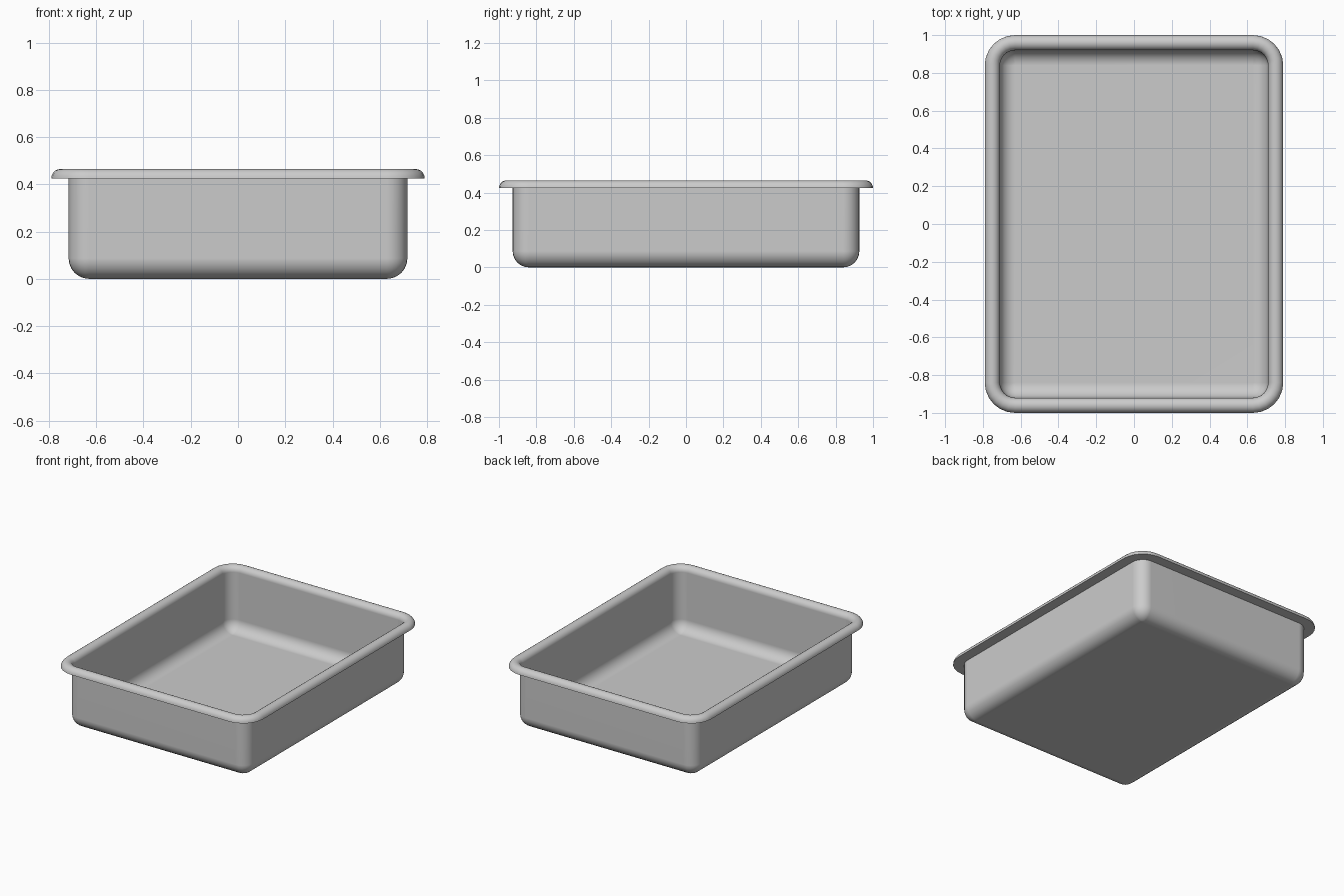
import bpy, bmesh
from math import sin, cos, pi

cube = bpy.data.objects.get("Cube")
if cube:
    bpy.data.objects.remove(cube)

CORE_X, CORE_Y = 0.63, 0.84      # centres of the rounded corners
INNER, OUTER = 0.08, 0.087       # wall offsets from the core rectangle
RIM_Z, RIM_R = 0.425, 0.04
STEPS = 6

metal = bpy.data.materials.new("Grey metal")
metal.use_nodes = True
colour = (0.6, 0.6, 0.6, 1)
metal.diffuse_color = colour
metal.node_tree.nodes["Principled BSDF"].inputs["Base Color"].default_value = colour


def arc(cx, cz, r, start, end, n):
    return [(cx + r * cos(start + (end - start) * i / n),
             cz + r * sin(start + (end - start) * i / n)) for i in range(n + 1)]


def ring(bm, offset, z):
    """Rounded rectangle loop at the given distance outside the core."""
    verts = []
    for q, (sx, sy) in enumerate([(1, 1), (-1, 1), (-1, -1), (1, -1)]):
        for i in range(STEPS + 1):
            a = (q + i / STEPS) * pi / 2
            verts.append(bm.verts.new((sx * CORE_X + offset * cos(a),
                                       sy * CORE_Y + offset * sin(a), z)))
    return verts


# Cross-section from inside floor, over the rolled rim, to the underside
floor_z = OUTER - INNER
profile = arc(0, OUTER, INNER, -pi / 2, 0, STEPS)
profile += arc(INNER + RIM_R, RIM_Z, RIM_R, pi, 0, 10)
profile += [(OUTER, RIM_Z)]
profile += arc(0, OUTER, OUTER, 0, -pi / 2, STEPS)

bm = bmesh.new()
rings = [ring(bm, o, z) for o, z in profile]
for a, b in zip(rings, rings[1:]):
    for i in range(len(a)):
        j = (i + 1) % len(a)
        bm.faces.new((a[i], a[j], b[j], b[i]))
bm.faces.new(rings[0])
bm.faces.new(rings[-1])
bmesh.ops.remove_doubles(bm, verts=bm.verts, dist=0.0005)
bmesh.ops.recalc_face_normals(bm, faces=bm.faces)

mesh = bpy.data.meshes.new("baking_pan")
bm.to_mesh(mesh)
bm.free()
mesh.materials.append(metal)
pan = bpy.data.objects.new("baking_pan", mesh)
bpy.context.collection.objects.link(pan)

# Smooth shading with crisp rim edges and flat large panels
bpy.ops.object.select_all(action='DESELECT')
pan.select_set(True)
bpy.context.view_layer.objects.active = pan
bpy.ops.object.shade_smooth_by_angle(angle=pi / 5)
weighted = pan.modifiers.new("Flat panels", 'WEIGHTED_NORMAL')
weighted.keep_sharp = True
